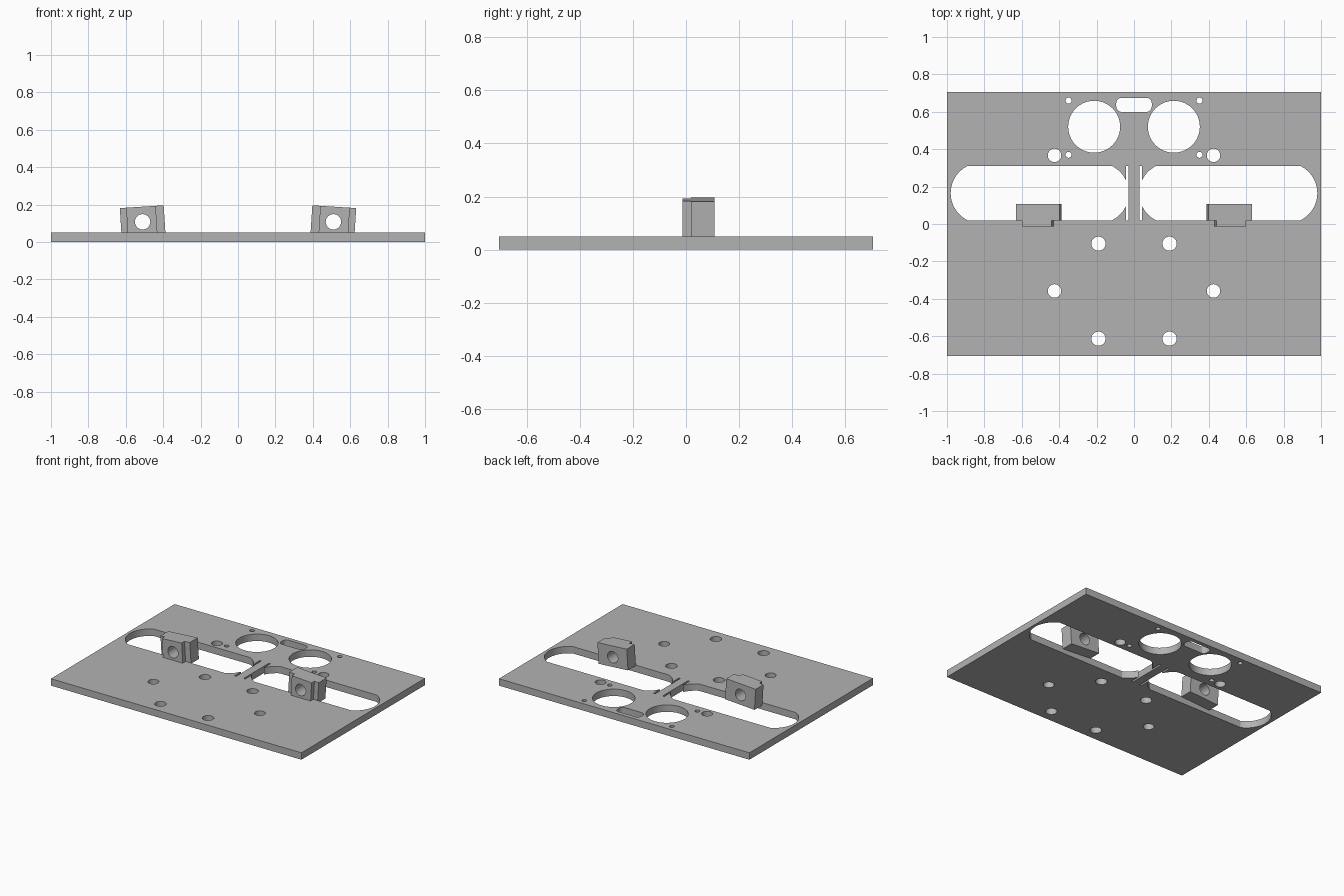
import bpy, bmesh
from math import sin, cos, radians
from mathutils import Matrix, Vector

cube = bpy.data.objects.get("Cube")
if cube:
    bpy.data.objects.remove(cube, do_unlink=True)

THICK = 0.05
grey = bpy.data.materials.new("plain grey")
grey.use_nodes = True
grey.diffuse_color = (0.45, 0.45, 0.45, 1)
grey.node_tree.nodes["Principled BSDF"].inputs["Base Color"].default_value = (0.45, 0.45, 0.45, 1)


def arc(cx, cy, r, start, end, steps):
    angles = [radians(start + (end - start) * i / steps) for i in range(steps + 1)]
    return [(cx + r * cos(a), cy + r * sin(a)) for a in angles]


def circle(cx, cy, r, sides=40):
    return arc(cx, cy, r, 0, 360, sides)[:-1]


def prisms(name, outlines, z0, z1, matrix=Matrix()):
    """Extrude closed plan outlines into one solid mesh object."""
    bm = bmesh.new()
    for pts in outlines:
        low = [bm.verts.new((x, y, z0)) for x, y in pts]
        high = [bm.verts.new((x, y, z1)) for x, y in pts]
        bm.faces.new(low[::-1])
        bm.faces.new(high)
        for i in range(len(pts)):
            j = (i + 1) % len(pts)
            bm.faces.new((low[i], low[j], high[j], high[i]))
    bm.transform(matrix)
    bmesh.ops.recalc_face_normals(bm, faces=bm.faces)
    mesh = bpy.data.meshes.new(name)
    bm.to_mesh(mesh)
    bm.free()
    mesh.materials.append(grey)
    obj = bpy.data.objects.new(name, mesh)
    bpy.context.collection.objects.link(obj)
    return obj


def cut(obj, cutter):
    cutter.hide_render = True
    mod = obj.modifiers.new("holes", 'BOOLEAN')
    mod.operation = 'DIFFERENCE'
    mod.solver = 'EXACT'
    mod.object = cutter
    bpy.ops.object.select_all(action='DESELECT')
    bpy.context.view_layer.objects.active = obj
    obj.select_set(True)
    bpy.ops.object.modifier_apply(modifier=mod.name)
    bpy.data.objects.remove(cutter, do_unlink=True)
    bpy.ops.object.shade_smooth_by_angle(angle=radians(25))


# Wheel slot with rounded ends and a narrow slit beside the centre strip
mid, r = 0.165, 0.162
slot = [(0.03, 0.02), (0.043, 0.02)]
slot += arc(0.19, mid, r, 205, 243.5, 10)
slot += arc(0.818, mid, r, -63.5, 63.5, 32)
slot += arc(0.19, mid, r, 116.5, 155, 10)
slot += [(0.043, 0.31), (0.03, 0.31)]

# Round holes on one half: x, y, radius
holes = [(0.213, 0.52, 0.139),
         (0.35, 0.66, 0.016), (0.35, 0.37, 0.016),
         (0.425, 0.367, 0.036), (0.425, -0.358, 0.036),
         (0.19, -0.105, 0.038), (0.19, -0.613, 0.038)]
half = [slot] + [circle(*h) for h in holes]
openings = half + [[(-x, y) for x, y in pts] for pts in half]

# Small rounded window near the back edge
window = []
for sx, sy, start in ((1, 1, 0), (-1, 1, 90), (-1, -1, 180), (1, -1, 270)):
    window += arc(sx * 0.065, 0.637 + sy * 0.008, 0.03, start, start + 90, 8)
openings.append(window)

# Base plate
plate = prisms("base_plate", [[(-1, -0.705), (1, -0.705), (1, 0.705), (-1, 0.705)]], 0, THICK)
cut(plate, prisms("plate_cutter", openings, -0.1, 0.2))

# Tilted axle brackets, each a stepped block with a bore
step = [(-0.118, 0.018), (-0.075, 0.018), (-0.075, -0.014), (0.083, -0.014),
        (0.083, 0.018), (0.117, 0.018), (0.117, 0.108), (-0.118, 0.108)]
for side, name in ((1, "left"), (-1, "right")):
    place = (Matrix.Translation(Vector((side * 0.51, 0, 0.108)))
             @ Matrix.Rotation(radians(side * 3.6), 4, 'Y'))
    bracket = prisms(name + "_axle_bracket", [[(side * x, y) for x, y in step]],
                     -0.07, 0.081, place)
    bore = prisms("bore_cutter", [circle(0, 0, 0.041)], -0.2, 0.2,
                  place @ Matrix.Rotation(radians(90), 4, 'X'))
    cut(bracket, bore)
